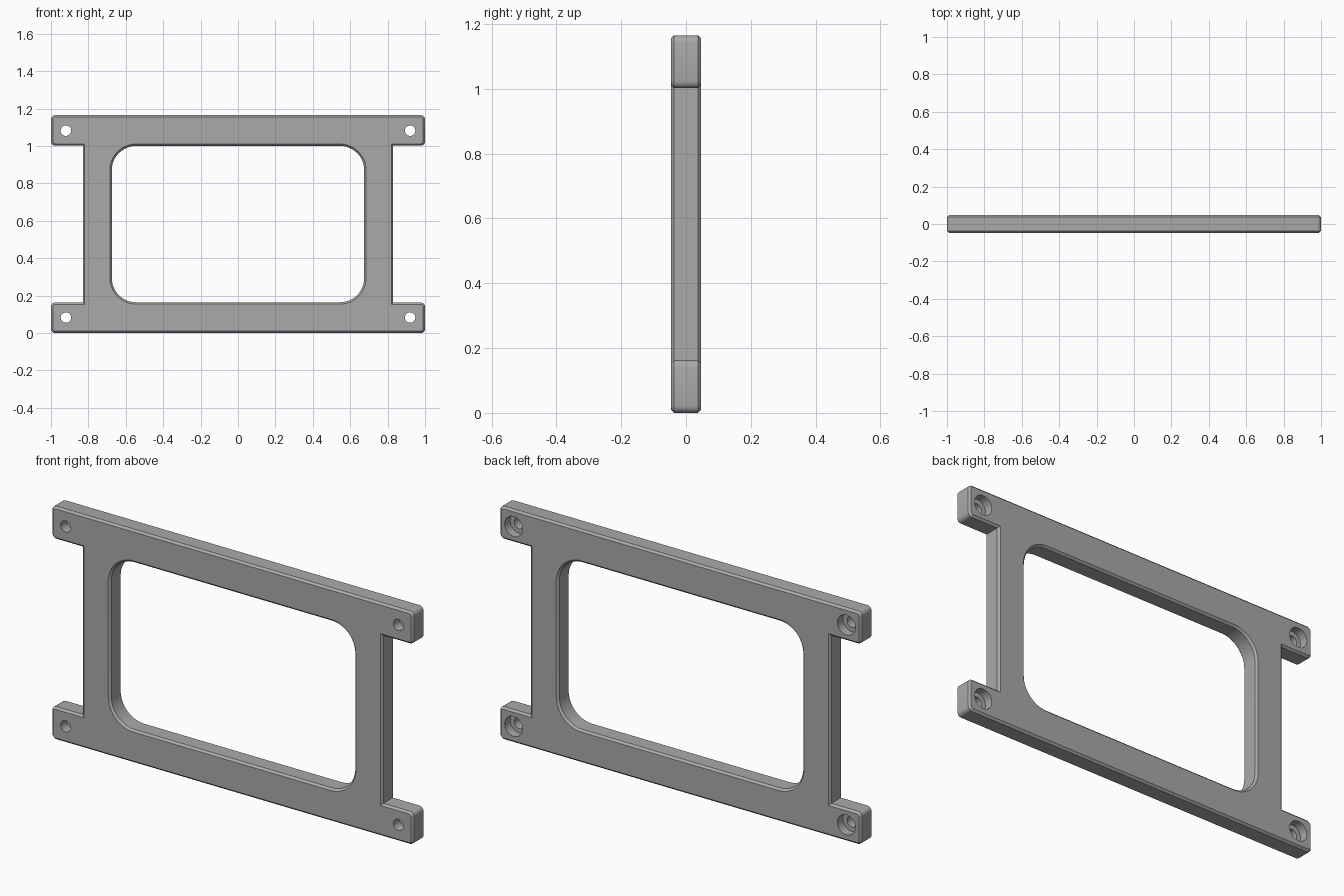
import bpy, bmesh
from math import sin, cos, pi

cube = bpy.data.objects.get("Cube")
if cube:
    bpy.data.objects.remove(cube)

HEIGHT, DEPTH, CHAMFER = 1.165, 0.047, 0.01
MID = HEIGHT / 2
ARM = MID - 0.163            # inner edge of the arms, from mid height
RAIL = 0.83                  # outer edge of the side rails


def arc(cx, cz, r, start, steps):
    return [(cx + r * cos(start + pi / 2 * i / steps),
             cz + r * sin(start + pi / 2 * i / steps)) for i in range(steps + 1)]


def outline(inset):
    """Outer edge with rounded arm ends and sharp notch corners."""
    r, c = 0.022 - inset, 0.022
    upper = [(RAIL - inset, ARM + inset)]
    upper += arc(1 - c, ARM + c, r, -pi / 2, 4) + arc(1 - c, MID - c, r, 0, 4)
    right = [(x, -z) for x, z in reversed(upper)] + upper
    return right + [(-x, z) for x, z in reversed(right)]


def window(inset):
    """Rounded rectangular opening, widened by inset."""
    w, h, r, pts = 0.675, 0.418, 0.13, []
    for k, (sx, sz) in enumerate([(1, 1), (-1, 1), (-1, -1), (1, -1)]):
        pts += arc(sx * (w - r), sz * (h - r), r + inset, k * pi / 2, 12)
    return pts


def circle(cx, cz, r, n=32):
    return [(cx + r * cos(2 * pi * i / n), cz + r * sin(2 * pi * i / n)) for i in range(n)]


bm = bmesh.new()


def wall(layers):
    """Join successive (points, y) loops; return the first and last edge loops."""
    rings = [[bm.verts.new((x, y, z + MID)) for x, z in pts] for pts, y in layers]
    for a, b in zip(rings, rings[1:]):
        for i in range(len(a)):
            j = (i + 1) % len(a)
            bm.faces.new((a[i], a[j], b[j], b[i]))
    return [[bm.edges.get((ring[i - 1], ring[i])) for i in range(len(ring))]
            for ring in (rings[0], rings[-1])]


# Chamfered outer and window walls
front, back = [], []
for shape in (outline, window):
    f, b = wall([(shape(CHAMFER), -DEPTH), (shape(0), -DEPTH + CHAMFER),
                 (shape(0), DEPTH - CHAMFER), (shape(CHAMFER), DEPTH)])
    front += f
    back += b

# Screw holes, counterbored from the back
for sx in (-1, 1):
    for sz in (-1, 1):
        x, z = sx * 0.92, sz * (MID - 0.083)
        small, large = circle(x, z, 0.028), circle(x, z, 0.05)
        f, b = wall([(small, -DEPTH), (small, 0.003), (large, 0.003), (large, DEPTH)])
        front += f
        back += b

# Flat front and back faces around all the openings
for edges, side in ((front, -1), (back, 1)):
    bmesh.ops.triangle_fill(bm, edges=edges, use_beauty=True, normal=(0, side, 0))
bmesh.ops.recalc_face_normals(bm, faces=bm.faces)

mesh = bpy.data.meshes.new("mounting_frame")
bm.to_mesh(mesh)
bm.free()
frame = bpy.data.objects.new("mounting_frame", mesh)
bpy.context.collection.objects.link(frame)

# Plain grey finish
grey = bpy.data.materials.new("grey")
grey.use_nodes = True
colour = (0.4, 0.4, 0.4, 1)
grey.diffuse_color = colour
grey.node_tree.nodes["Principled BSDF"].inputs["Base Color"].default_value = colour
mesh.materials.append(grey)

bpy.ops.object.select_all(action="DESELECT")
frame.select_set(True)
bpy.context.view_layer.objects.active = frame
bpy.ops.object.shade_smooth_by_angle(angle=pi / 6)
